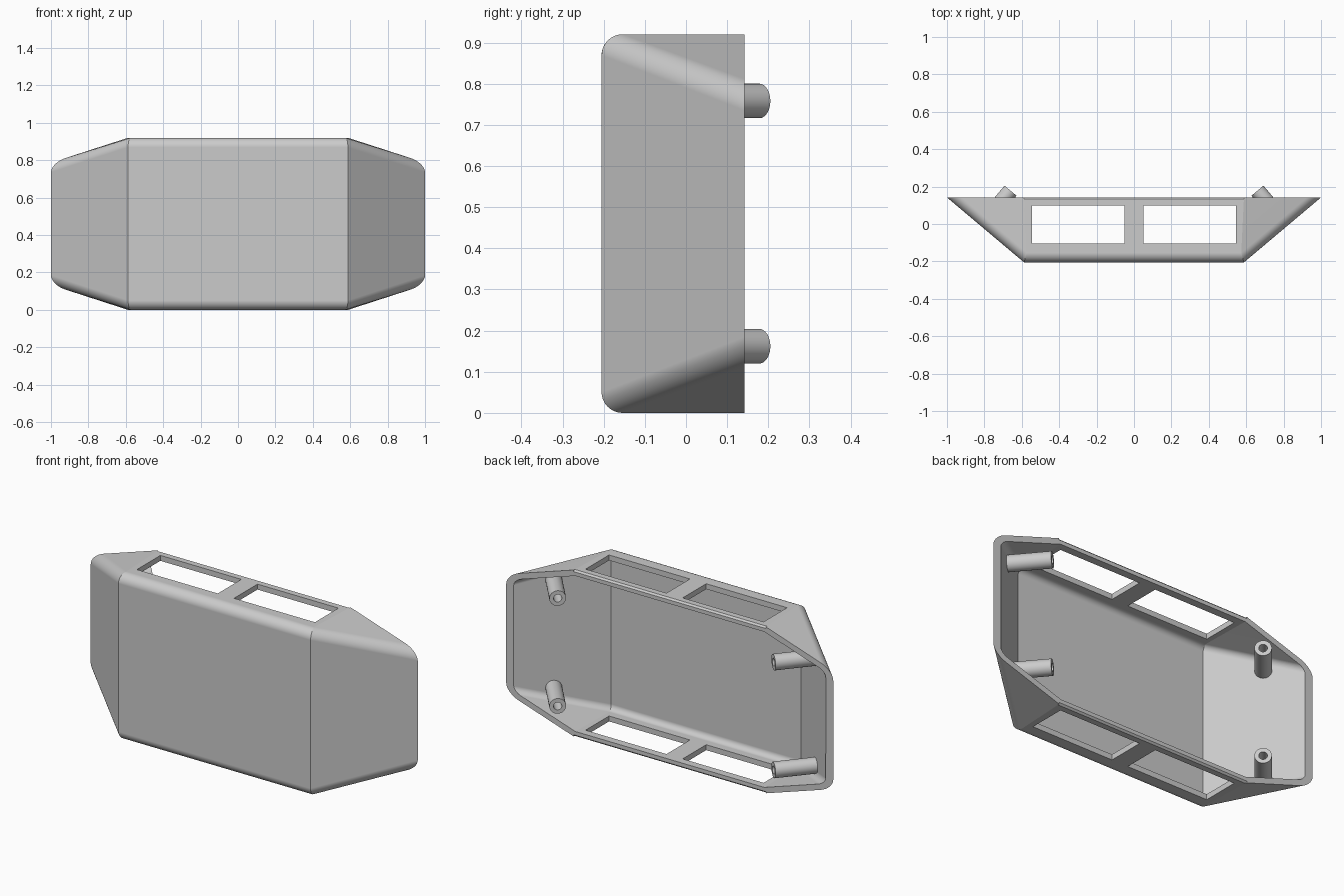
import bpy, bmesh, math
from mathutils import Vector

if "Cube" in bpy.data.objects:
    bpy.data.objects.remove(bpy.data.objects["Cube"], do_unlink=True)

grey = bpy.data.materials.new("plain grey")
grey.use_nodes = True
grey.diffuse_color = (0.6, 0.6, 0.6, 1)
grey.node_tree.nodes["Principled BSDF"].inputs["Base Color"].default_value = (0.6, 0.6, 0.6, 1)

FRONT, BACK, HEIGHT, FOLD = -0.205, 0.142, 0.92, 0.588
RUN, RISE = 1 - FOLD, BACK - FRONT          # plan slope of the side wings
WING = Vector((RUN, RISE, 0)).normalized()
TAPER = 0.324                               # fall of the wing outline


def add_object(name, bm):
    bmesh.ops.recalc_face_normals(bm, faces=bm.faces[:])
    mesh = bpy.data.meshes.new(name)
    bm.to_mesh(mesh)
    bm.free()
    obj = bpy.data.objects.new(name, mesh)
    mesh.materials.append(grey)
    bpy.context.collection.objects.link(obj)
    return obj


def activate(obj):
    bpy.ops.object.select_all(action='DESELECT')
    obj.select_set(True)
    bpy.context.view_layer.objects.active = obj


def cut(obj, cutter):
    mod = obj.modifiers.new("cut", 'BOOLEAN')
    mod.operation, mod.solver, mod.object = 'DIFFERENCE', 'EXACT', cutter
    activate(obj)
    bpy.context.view_layer.update()
    bpy.ops.object.modifier_apply(modifier=mod.name)
    bpy.data.objects.remove(cutter, do_unlink=True)


def smooth(obj):
    activate(obj)
    bpy.ops.object.shade_smooth_by_angle(angle=math.radians(16))
    mod = obj.modifiers.new("even_shading", 'WEIGHTED_NORMAL')
    mod.keep_sharp = True


def box(name, centre, size, tilt=0):
    bpy.ops.mesh.primitive_cube_add(size=1, location=centre, rotation=(tilt, 0, 0))
    obj = bpy.context.object
    obj.name, obj.scale = name, size
    return obj


def rod(name, end, axis, radius, length):
    bpy.ops.mesh.primitive_cylinder_add(
        vertices=32, radius=radius, depth=length, location=end - axis * length / 2,
        rotation=axis.to_track_quat('Z', 'Y').to_euler())
    obj = bpy.context.object
    obj.name = name
    obj.data.materials.append(grey)
    return obj


def tray(name, inset, extra, fillet):
    """Folded tray solid, inset from the outside and extended past the back."""
    fold = FOLD - 0.26 * inset
    tip = 1 - inset / WING.y + extra * RUN / RISE
    y0, y1 = FRONT + inset, BACK + extra
    bm = bmesh.new()
    v = {}
    for side in (-1, 1):
        for up in (-1, 1):
            half = HEIGHT / 2 - inset
            low = half - TAPER * (tip - fold)
            for key, x, y, h in (("front", fold, y0, half), ("back", fold, y1, half),
                                 ("tip", tip, y1, low)):
                v[key, side, up] = bm.verts.new((side * x, y, HEIGHT / 2 + up * h))
    rim = []
    for up in (-1, 1):
        bm.faces.new([v["front", -1, up], v["front", 1, up], v["back", 1, up], v["back", -1, up]])
        rim.append((v["front", -1, up], v["front", 1, up]))
        for side in (-1, 1):
            bm.faces.new([v[k, side, up] for k in ("front", "back", "tip")])
            rim.append((v["front", side, up], v["tip", side, up]))
    for side in (-1, 1):
        bm.faces.new([v["front", side, -1], v["tip", side, -1], v["tip", side, 1], v["front", side, 1]])
    bm.faces.new([v["front", -1, -1], v["front", 1, -1], v["front", 1, 1], v["front", -1, 1]])
    bm.faces.new([v["tip", -1, -1], v["back", -1, -1], v["back", 1, -1], v["tip", 1, -1],
                  v["tip", 1, 1], v["back", 1, 1], v["back", -1, 1], v["tip", -1, 1]])
    # Faces must agree in direction before the rim is rounded
    bm.normal_update()
    bmesh.ops.recalc_face_normals(bm, faces=bm.faces[:])
    bm.normal_update()
    bmesh.ops.bevel(bm, geom=[bm.edges.get(e) for e in rim], offset=fillet,
                    offset_type='OFFSET', segments=8, profile=0.5, affect='EDGES')
    return add_object(name, bm)


# Hollow shell, open at the back
shell = tray("shell", 0, 0, 0.05)
cut(shell, tray("cavity", 0.03, 0.1, 0.03))

# Two windows through both the top and the bottom walls
for side in (-1, 1):
    cut(shell, box("window", (side * 0.297, -0.003, HEIGHT / 2), (0.495, 0.205, 1.2)))

# Small chamfers on the straight rear edges
for z in (0, HEIGHT):
    cut(shell, box("chamfer", (0, BACK, z), (2 * FOLD, 0.013, 0.013), math.pi / 4))
smooth(shell)

# Hollow mounting posts, square to the wings
for side, word in ((-1, "right"), (1, "left")):
    axis = Vector((-side * WING.y, WING.x, 0))
    for up, level in ((-1, "lower"), (1, "upper")):
        end = Vector((side * 0.66, 0.178, HEIGHT / 2 + up * 0.298))
        post = rod(f"{level}_{word}_post", end, axis, 0.042, 0.235)
        cut(post, rod("bore", end + axis * 0.02, axis, 0.021, 0.2))
        smooth(post)
